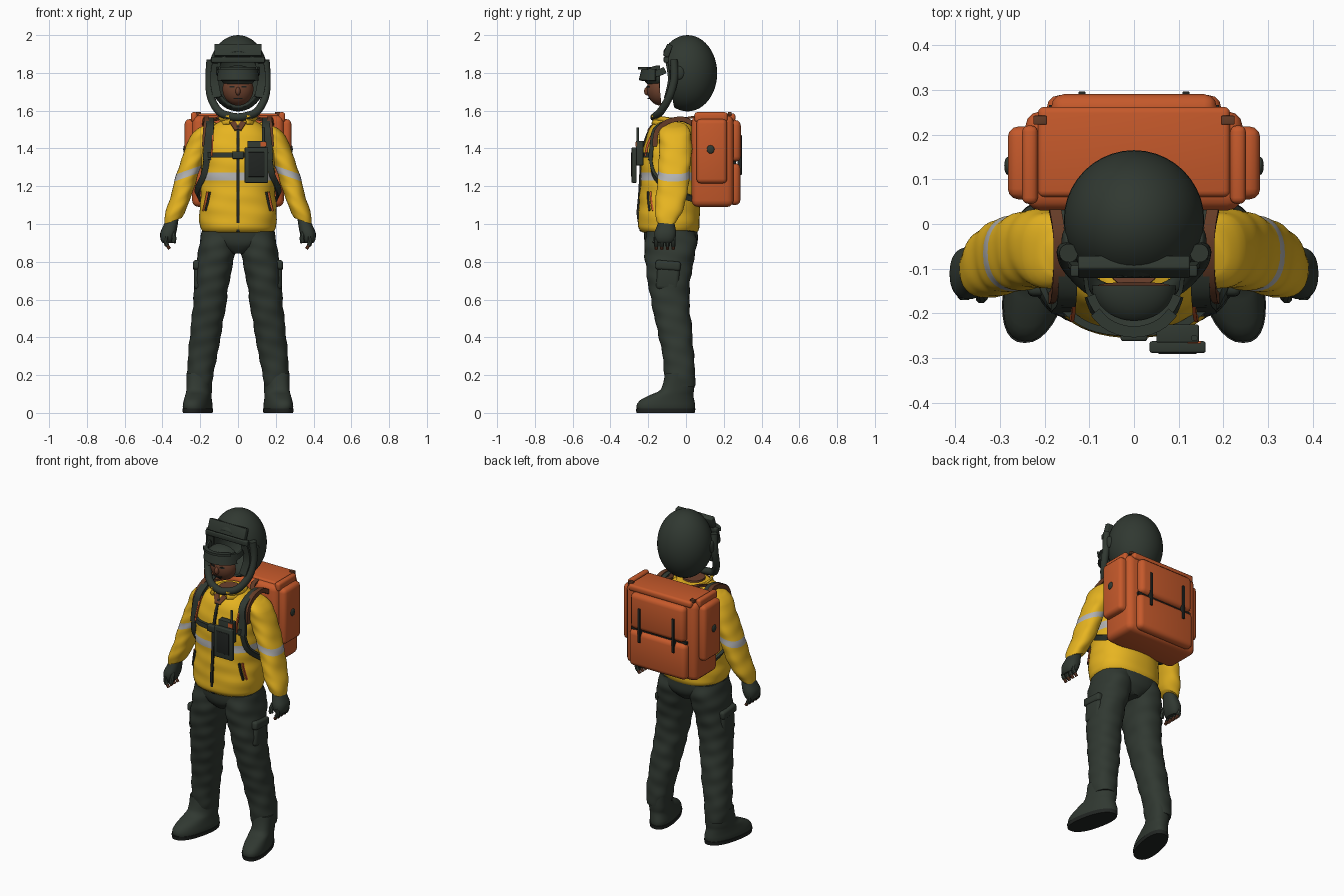
import bpy, bmesh, math
from mathutils import Vector, Matrix

if "Cube" in bpy.data.objects:
    bpy.data.objects.remove(bpy.data.objects["Cube"])


def material(name, col):
    m = bpy.data.materials.new(name)
    m.diffuse_color = (*col, 1)
    m.use_nodes = True
    m.node_tree.nodes["Principled BSDF"].inputs["Base Color"].default_value = m.diffuse_color
    return m


DARK = material("dark green grey", (0.03, 0.04, 0.031))
YELLOW = material("jacket yellow", (0.80, 0.46, 0.015))
ORANGE = material("pack orange", (0.56, 0.10, 0.024))
GREY = material("reflective grey", (0.45, 0.45, 0.45))
SKIN = material("skin brown", (0.15, 0.052, 0.026))
BROWN = material("strap brown", (0.13, 0.045, 0.02))
BLACK = material("trim black", (0.015, 0.018, 0.016))


def finish(name, bm, mats, s=1, rule=None, angle=40):
    """Turn a bmesh into a smooth object, flipped to the other side when s = -1."""
    bmesh.ops.scale(bm, vec=(s, 1, 1), verts=bm.verts)
    bmesh.ops.recalc_face_normals(bm, faces=bm.faces)
    for f in bm.faces:
        f.smooth = True
        if rule:
            f.material_index = rule(f)
    me = bpy.data.meshes.new(name)
    bm.to_mesh(me)
    bm.free()
    for m in mats if isinstance(mats, (list, tuple)) else [mats]:
        me.materials.append(m)
    me.set_sharp_from_angle(angle=math.radians(angle))
    ob = bpy.data.objects.new(name, me)
    bpy.context.collection.objects.link(ob)
    return ob


def spline(pts, step):
    """Smooth resampling through control points."""
    out = []
    for i in range(len(pts) - 1):
        p0, p1, p2, p3 = (pts[max(0, min(len(pts) - 1, i + k))] for k in (-1, 0, 1, 2))
        n = max(2, round(math.dist(p1[:3], p2[:3]) / step))
        for j in range(n):
            t = j / n
            out.append([b + 0.5 * t * (c - a + t * (2 * a - 5 * b + 4 * c - d + t * (3 * (b - c) + d - a)))
                        for a, b, c, d in zip(p0, p1, p2, p3)])
    return out + [list(pts[-1])]


def skin_rings(bm, rings):
    for a, b in zip(rings, rings[1:]):
        for i in range(len(a)):
            k = (i + 1) % len(a)
            bm.faces.new((a[i], a[k], b[k], b[i]))
    bm.faces.new(rings[0])
    bm.faces.new(rings[-1])


def loft(name, ctrl, mats, s=1, e=2.3, tilt=0, shear=0, fold=0, step=0.015, n=32, rule=None):
    """Stack of rounded rings (x, y, z, rx, ry) with optional cloth folds."""
    bm, rings = bmesh.new(), []
    for x, y, z, rx, ry in spline(ctrl, step):
        ring = []
        for i in range(n):
            a = 2 * math.pi * i / n
            c, d = math.cos(a), math.sin(a)
            w = 1 + fold * (math.sin(z * 75 + 2 * a) + math.sin(z * 41 - 3 * a))
            dx = w * rx * math.copysign(abs(c) ** (2 / e), c)
            dy = w * ry * math.copysign(abs(d) ** (2 / e), d)
            ring.append(bm.verts.new((x + dx - shear * dy, y + dy, z - tilt * dx)))
        rings.append(ring)
    skin_rings(bm, rings)
    return finish(name, bm, mats, s, rule)


def sweep(name, pts, w, t, mat, s=1, hint=(1, 0, 0), sides=4, step=0.02):
    """Band (4 sides) or tube (more sides) along a path."""
    path = [Vector(p) for p in spline(pts, step)]
    bm, rings = bmesh.new(), []
    for i, p in enumerate(path):
        tan = (path[min(i + 1, len(path) - 1)] - path[max(i - 1, 0)]).normalized()
        u = Vector(hint)
        u = (u - tan * u.dot(tan)).normalized()
        v = tan.cross(u)
        r = 0.5 * (math.sqrt(2) if sides == 4 else 1)
        rings.append([bm.verts.new(p + u * w * r * math.cos(a) + v * t * r * math.sin(a))
                      for a in [2 * math.pi * (k + 0.5) / sides for k in range(sides)]])
    skin_rings(bm, rings)
    return finish(name, bm, mat, s)


def box(name, x, y, z, mat, bev=0.01, s=1, rot=0):
    """Bevelled box from (min, max) extents, tipped about x."""
    bm = bmesh.new()
    bmesh.ops.create_cube(bm, size=1)
    bmesh.ops.scale(bm, vec=(x[1] - x[0], y[1] - y[0], z[1] - z[0]), verts=bm.verts)
    if bev:
        bmesh.ops.bevel(bm, geom=bm.edges[:], offset=bev, segments=3, profile=0.5, affect='EDGES')
    bm.transform(Matrix.Translation((sum(x) / 2, sum(y) / 2, sum(z) / 2)) @ Matrix.Rotation(rot, 4, 'X'))
    return finish(name, bm, mat, s)


def ellipsoid(name, c, r, mat, cut=None, s=1, thick=0):
    """Ellipsoid, optionally sliced by a plane (point, normal)."""
    bm = bmesh.new()
    bmesh.ops.create_uvsphere(bm, u_segments=40, v_segments=24, radius=1)
    bmesh.ops.scale(bm, vec=r, verts=bm.verts)
    bmesh.ops.translate(bm, vec=c, verts=bm.verts)
    if cut:
        bmesh.ops.bisect_plane(bm, geom=bm.verts[:] + bm.edges[:] + bm.faces[:],
                               plane_co=cut[0], plane_no=cut[1], clear_outer=True)
        if not thick:
            bmesh.ops.holes_fill(bm, edges=[e for e in bm.edges if e.is_boundary])
    ob = finish(name, bm, mat, s)
    if thick:
        mod = ob.modifiers.new("shell", 'SOLIDIFY')
        mod.thickness, mod.offset = thick, -1
    return ob


# Jacket body with reflective band
TORSO = [(0, -.085, .955, .18, .145), (0, -.09, .98, .2, .16), (0, -.09, 1.05, .205, .163),
         (0, -.085, 1.2, .195, .157), (0, -.085, 1.35, .195, .15), (0, -.08, 1.45, .185, .132),
         (0, -.075, 1.51, .145, .115), (0, -.07, 1.55, .085, .085)]
band = lambda f: int(1.23 < f.calc_center_median().z < 1.27)
loft("jacket_body", TORSO, [YELLOW, GREY], fold=.007, step=.01, n=56, rule=band)
DENSE = spline(TORSO, .01)


def front(x, z, off=.008):
    """Point on the jacket front."""
    _, y, _, rx, ry = min(DENSE, key=lambda r: abs(r[2] - z))
    return (x, y - off - ry * max(0, 1 - abs(x / rx) ** 2.3) ** (1 / 2.3), z)


# Collar, neck and zip
loft("neck", [(0, -.075, 1.47, .07, .07), (0, -.08, 1.56, .06, .06)], SKIN)
bm = bmesh.new()
rows = [[bm.verts.new((k * math.sin(a), -.09 - k * 1.05 * math.cos(a), z + .015 * math.cos(a)))
         for a in [math.radians(28 + 304 * i / 28) for i in range(29)]]
        for k, z in ((.095, 1.515), (.083, 1.54), (.098, 1.565))]
for a, b in zip(rows, rows[1:]):
    for i in range(28):
        bm.faces.new((a[i], a[i + 1], b[i + 1], b[i]))
finish("collar", bm, YELLOW).modifiers.new("cloth", 'SOLIDIFY').thickness = .008
sweep("zip", [front(0, z, .002) for z in (.96, 1.05, 1.15, 1.25, 1.35, 1.45, 1.52)], .016, .012, BLACK)
sweep("chest_strap", [front(x, 1.365, .01) for x in (-.17, -.1, 0, .1, .17)], .028, .016, DARK, hint=(0, 0, 1))
box("chest_buckle", (-.03, .03), (-.262, -.232), (1.345, 1.385), DARK, .006)
for x, w in ((-.03, -.085), (.03, .085)):
    sweep("neckline_skin", [front(x * .1, 1.5, .004), front(x, 1.54, .006)], .03, .008, BROWN)

for s in (1, -1):
    # Sleeves, gloves and fingers
    mid = lambda f: int(1.245 < f.calc_center_median().z + .35 * (abs(f.calc_center_median().x) - .27) < 1.285)
    loft("sleeve", [(.165, -.06, 1.525, .04, .055), (.18, -.06, 1.495, .07, .08), (.21, -.055, 1.41, .075, .087),
                    (.265, -.065, 1.27, .066, .084), (.297, -.075, 1.16, .062, .082), (.325, -.09, 1.08, .06, .075),
                    (.338, -.1, 1.035, .052, .06), (.345, -.103, 1.015, .045, .052)],
         [YELLOW, GREY], s, tilt=.35, fold=.016, step=.01, rule=mid)
    loft("glove", [(.343, -.103, 1.04, .03, .035), (.358, -.106, .99, .038, .048), (.37, -.11, .95, .042, .058),
                   (.375, -.112, .915, .034, .052), (.375, -.112, .9, .024, .04)], DARK, s)
    for i in range(4):
        y = -.158 + .03 * i
        sweep("glove_finger", [(.378, y, .935), (.383, y, .905), (.374, y, .885)], .026, .026, DARK, s, sides=8, hint=(0, 1, 0))
        sweep("fingertip", [(.375, y, .887), (.362, y, .868)], .019, .019, SKIN, s, sides=8, hint=(0, 1, 0))
    sweep("thumb", [(.345, -.14, .96), (.338, -.16, .925), (.342, -.165, .9)], .026, .026, DARK, s, sides=8, hint=(0, 1, 0))
    # Slanted hand pockets
    sweep("jacket_pocket_zip", [front(.15, 1.17, .003), front(.16, 1.12, .003), front(.172, 1.07, .003)], .012, .01, BLACK, s)
    sweep("jacket_pocket_welt", [front(.162, 1.17, .001), front(.172, 1.12, .001), front(.183, 1.07, .001)], .01, .01, ORANGE, s)
    # Shoulder harness
    sweep("shoulder_strap", [(.165, .05, 1.52), (.15, -.02, 1.552), (.148, -.1, 1.54), (.15, -.165, 1.5),
                             front(.16, 1.42, .014), front(.165, 1.34, .012)], .042, .022, DARK, s)
    sweep("strap_padding", [(.178, .04, 1.53), (.168, -.02, 1.556), (.167, -.1, 1.54), (.172, -.155, 1.49),
                            front(.178, 1.41, .018)], .026, .026, BROWN, s)
    sweep("strap_piping", [(.133, -.165, 1.5), front(.136, 1.42, .016), front(.14, 1.36, .016)], .008, .012, ORANGE, s)
    sweep("lower_strap", [front(.165, 1.35, .012), front(.18, 1.26, .012), (.207, -.11, 1.2), (.215, -.04, 1.16),
                          (.2, .05, 1.13)], .032, .016, DARK, s, hint=(.5, -.2, 1))
    # Trouser legs, cargo pockets and boots
    loft("trouser_leg", [(.1, -.082, .96, .09, .13), (.108, -.082, .88, .1, .138), (.128, -.09, .76, .095, .122),
                         (.143, -.088, .65, .09, .107), (.153, -.078, .55, .087, .098), (.168, -.062, .45, .083, .093),
                         (.18, -.047, .35, .08, .085), (.195, -.036, .25, .073, .082), (.2, -.032, .19, .069, .082),
                         (.203, -.03, .14, .062, .076)], DARK, s, fold=.018, step=.012)
    box("cargo_pocket", (.165, .232), (-.155, -.035), (.65, .79), DARK, .02, s, -.08)
    box("cargo_flap", (.165, .238), (-.162, -.028), (.755, .805), DARK, .014, s, -.08)
    loft("boot", [(.212, -.107, .012, .066, .15), (.213, -.107, .035, .07, .156), (.213, -.1, .065, .067, .144),
                  (.21, -.075, .095, .064, .115), (.205, -.045, .125, .064, .088), (.203, -.033, .21, .066, .078)],
         DARK, s, shear=.2, fold=.006)
    loft("boot_sole", [(.213, -.108, 0, .07, .154), (.213, -.108, .022, .073, .158)], BLACK, s, shear=.2)
loft("trouser_seat", [(0, -.08, .845, .05, .1), (0, -.08, .88, .13, .13), (0, -.08, .92, .192, .142),
                      (0, -.082, .98, .188, .143)], DARK, fold=.006)

# Helmet shell, brow visor and chin bar
ellipsoid("helmet_shell", (0, .008, 1.798), (.157, .157, .202), DARK, ((0, -.09, 1.76), (0, -1, -.19)), thick=.012)
box("brow_visor", (-.125, .125), (-.112, -.08), (1.885, 1.952), DARK, .005, rot=-.35)
box("visor_lip", (-.142, .142), (-.118, -.092), (1.855, 1.885), DARK, .005)
U = [(.146, -.065, 1.87), (.152, -.062, 1.77), (.143, -.09, 1.67), (.1, -.135, 1.595), (.045, -.16, 1.572)]
sweep("chin_bar", U + [(0, -.168, 1.565)] + [(-x, y, z) for x, y, z in U[::-1]], .042, .042, DARK,
      hint=(0, -.9, .5), sides=14)
for s in (1, -1):
    ellipsoid("visor_pivot", (.15, -.04, 1.8), (.012, .032, .036), DARK, s=s)
    sweep("cheek_guard", [(.115, -.1, 1.85), (.125, -.09, 1.76), (.11, -.11, 1.67)], .045, .012, DARK, s)

# Face with raised goggles
ellipsoid("face", (0, -.135, 1.715), (.082, .072, .088), SKIN, ((0, -.137, 1.7), (0, 1, .1)))
ellipsoid("nose", (0, -.206, 1.703), (.013, .016, .022), SKIN)
sweep("mouth", [(-.024, -.194, 1.664), (0, -.2, 1.664), (.024, -.194, 1.664)], .006, .006, BLACK, hint=(0, 0, 1))
for s in (1, -1):
    sweep("eye", [(.018, -.205, 1.727), (.045, -.194, 1.727)], .009, .007, BLACK, s, hint=(0, 0, 1))
    sweep("goggle_band", [(.09, -.17, 1.795), (.105, -.145, 1.8), (.108, -.11, 1.815)], .035, .01, DARK, s, hint=(0, 0, 1))
ARC = [(.1 * math.sin(a), -.145 - .088 * math.cos(a), 1.79) for a in [math.radians(-80 + 20 * i) for i in range(9)]]
sweep("goggle_frame", ARC, .062, .02, DARK, hint=(0, .25, 1))
sweep("goggle_brim", [(x, y - .008, 1.825) for x, y, z in ARC[1:-1]], .014, .025, DARK, hint=(0, 0, 1))
ellipsoid("cap_front", (0, -.14, 1.78), (.094, .085, .06), DARK, ((0, -.137, 1.7), (0, 1, 0)))

# Chest radio
box("radio_mount", (.05, .145), (-.265, -.225), (1.31, 1.44), DARK, .004)
box("radio_body", (.035, .16), (-.288, -.262), (1.218, 1.405), DARK, .005)
box("radio_screen", (.055, .14), (-.291, -.284), (1.25, 1.38), BLACK, .002)
sweep("radio_antenna", [(.135, -.255, 1.42), (.135, -.255, 1.512)], .016, .014, DARK, sides=10)
box("radio_tag", (.12, .15), (-.267, -.262), (1.41, 1.435), ORANGE, 0)

# Backpack
box("pack_body", (-.243, .243), (.03, .252), (1.09, 1.575), ORANGE, .035)
box("pack_lid", (-.215, .215), (.06, .262), (1.545, 1.585), ORANGE, .014)
box("pack_lower_pocket", (-.195, .195), (.225, .288), (1.1, 1.322), ORANGE, .028)
box("pack_upper_pocket", (-.185, .185), (.225, .29), (1.33, 1.55), ORANGE, .028)
box("pack_seam", (-.19, .19), (.25, .266), (1.318, 1.334), BLACK, 0)
for s in (1, -1):
    box("pack_side_pocket", (.2, .282), (.055, .218), (1.215, 1.555), ORANGE, .024, s)
    box("pack_side_ridge", (.215, .25), (.045, .22), (1.54, 1.592), ORANGE, .014, s)
    ellipsoid("side_knob", (.282, .13, 1.395), (.008, .02, .022), DARK, s=s)
    box("pack_strap", (.108, .124), (.272, .296), (1.26, 1.47), BLACK, .003, s)
    box("lid_buckle", (.195, .225), (.222, .242), (1.575, 1.594), BROWN, .003, s)
    sweep("load_strap", [(.09, .06, 1.57), (.1, .0, 1.56), (.14, -.05, 1.55)], .026, .012, BROWN, s)
